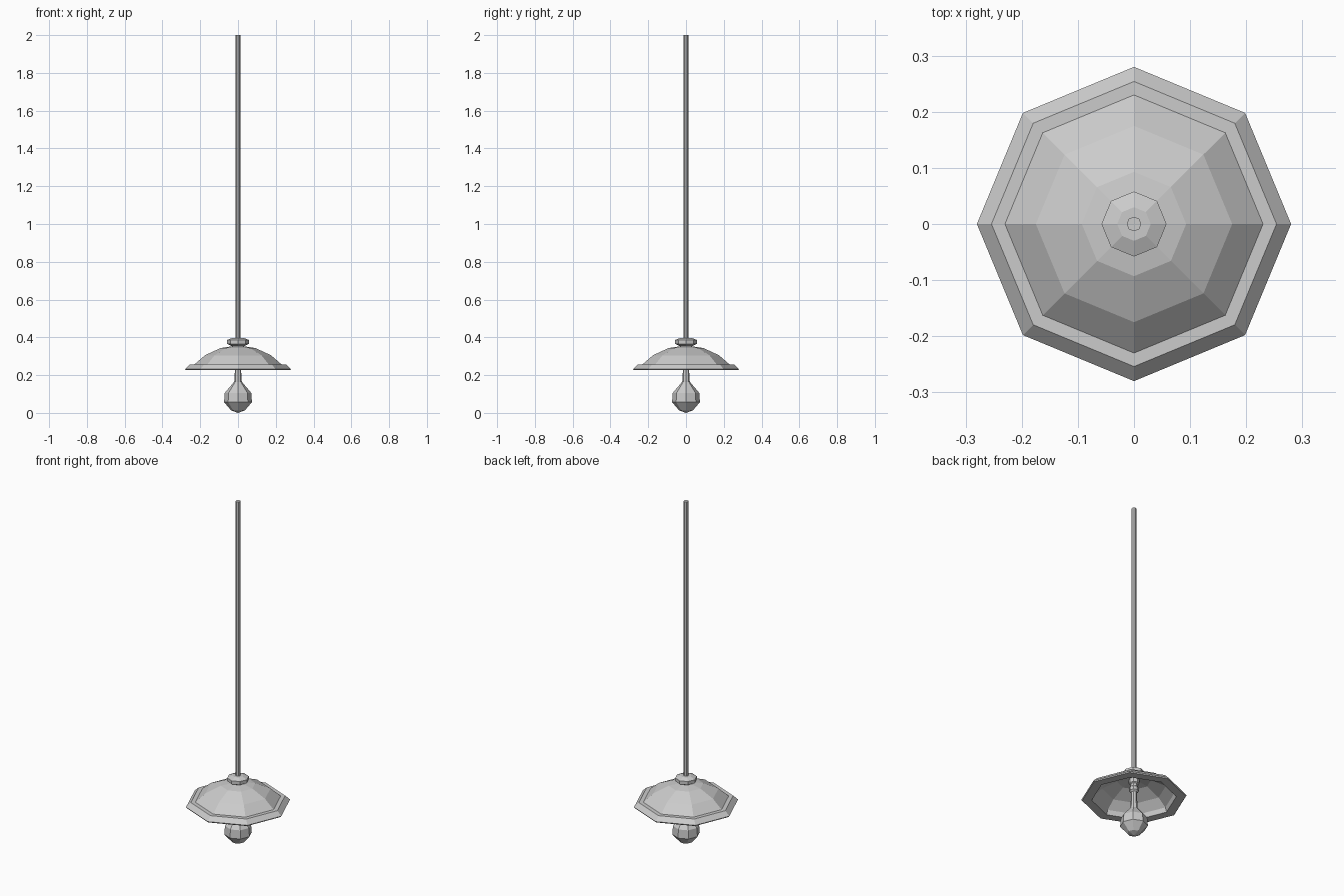
import bpy, bmesh, math

if "Cube" in bpy.data.objects:
    bpy.data.objects.remove(bpy.data.objects["Cube"])

SIDES = 8

def lathe(name, profile, sides=SIDES):
    """Spin an (r, z) profile around the z axis; r = 0 makes a pole."""
    bm = bmesh.new()
    rings = []
    for r, z in profile:
        if r == 0:
            rings.append([bm.verts.new((0, 0, z))] * sides)
        else:
            rings.append([bm.verts.new((r * math.cos(2 * math.pi * i / sides),
                                        r * math.sin(2 * math.pi * i / sides), z))
                          for i in range(sides)])
    for a, b in zip(rings, rings[1:]):
        for i in range(sides):
            j = (i + 1) % sides
            bm.faces.new(list(dict.fromkeys((a[i], a[j], b[j], b[i]))))
    bmesh.ops.recalc_face_normals(bm, faces=bm.faces)
    mesh = bpy.data.meshes.new(name)
    bm.to_mesh(mesh)
    bm.free()
    obj = bpy.data.objects.new(name, mesh)
    bpy.context.collection.objects.link(obj)
    return obj

# Long hanging rod
lathe("hanging_rod", [(0, 0.35), (0.013, 0.35), (0.013, 2.0), (0, 2.0)])

# Collar above the shade
lathe("collar", [(0, 0.353), (0.035, 0.355), (0.058, 0.366),
                 (0.058, 0.386), (0.03, 0.397), (0, 0.397)])

# Shade: domed outside, stepped rim, hollow underneath
lathe("shade", [(0, 0.358), (0.093, 0.343), (0.175, 0.305), (0.23, 0.257),
                (0.254, 0.257), (0.28, 0.232), (0.276, 0.226), (0.225, 0.226),
                (0.217, 0.252), (0.17, 0.295), (0.09, 0.333), (0, 0.347)])

# Socket with two rings under the dome
lathe("socket", [(0, 0.345), (0.028, 0.34), (0.028, 0.315), (0.02, 0.31),
                 (0.02, 0.295), (0.026, 0.29), (0.026, 0.27), (0.017, 0.262),
                 (0.017, 0.215), (0.021, 0.15), (0, 0.15)])

# Faceted bulb
lathe("bulb", [(0, 0.165), (0.022, 0.163), (0.07, 0.106), (0.074, 0.057),
               (0.036, 0.013), (0, 0.0)])
